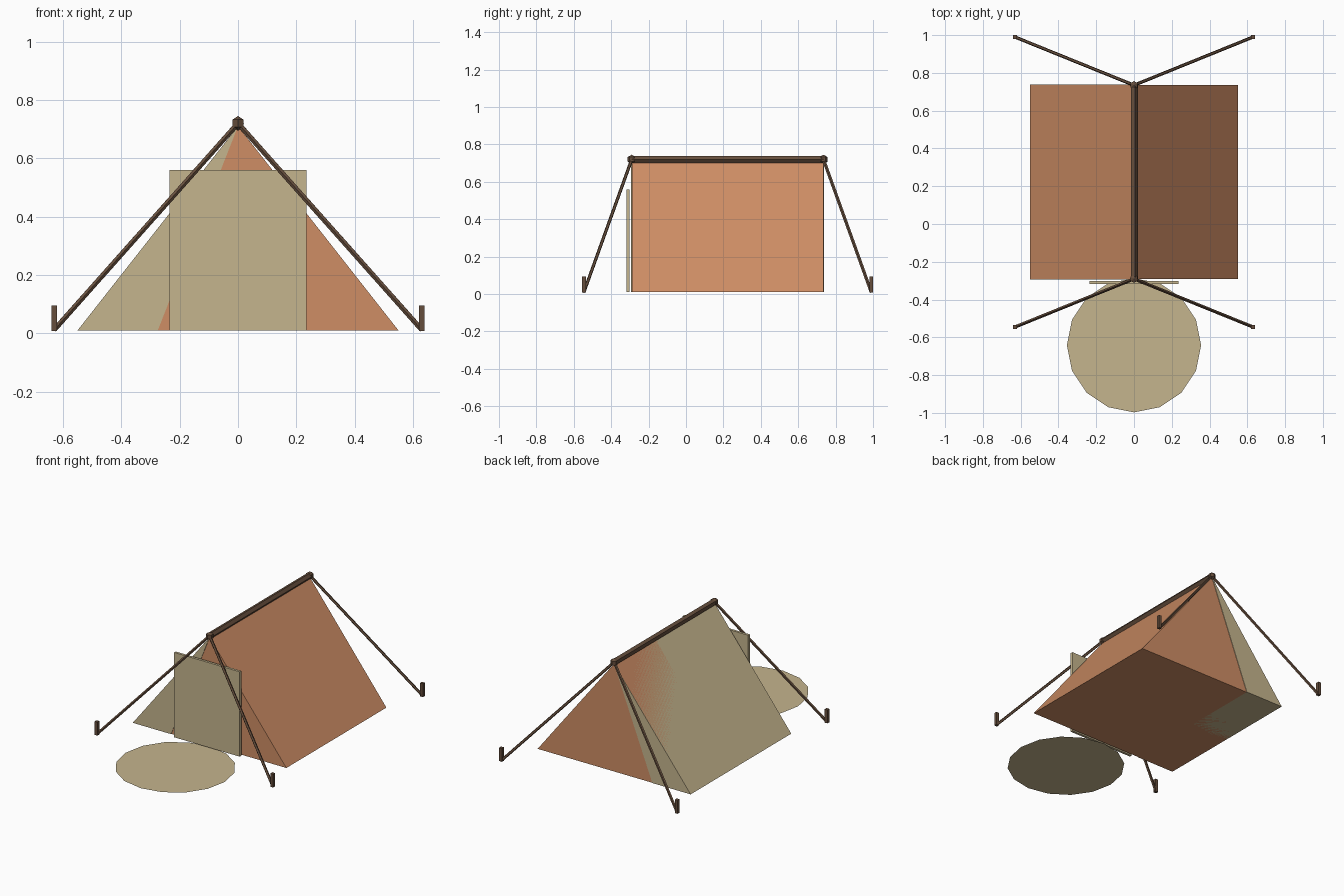
import bpy, bmesh, math
from mathutils import Vector, Matrix

if "Cube" in bpy.data.objects:
    bpy.data.objects.remove(bpy.data.objects["Cube"])


def material(name, rgb):
    m = bpy.data.materials.new(name)
    m.diffuse_color = (*rgb, 1)
    m.use_nodes = True
    m.node_tree.nodes["Principled BSDF"].inputs["Base Color"].default_value = m.diffuse_color
    return m


CANVAS = material("orange_canvas", (0.62, 0.27, 0.13))
LINEN = material("tan_linen", (0.56, 0.46, 0.27))
WOOD = material("brown_wood", (0.13, 0.075, 0.045))


def finish(name, bm, mat):
    bmesh.ops.recalc_face_normals(bm, faces=bm.faces)
    me = bpy.data.meshes.new(name)
    bm.to_mesh(me)
    bm.free()
    me.materials.append(mat)
    ob = bpy.data.objects.new(name, me)
    bpy.context.collection.objects.link(ob)
    return ob


def prism(name, profile, y0, y1, mat):
    bm = bmesh.new()
    face = bm.faces.new([bm.verts.new((x, y0, z)) for x, z in profile])
    out = bmesh.ops.extrude_face_region(bm, geom=[face], use_keep_orig=True)
    verts = [g for g in out["geom"] if isinstance(g, bmesh.types.BMVert)]
    bmesh.ops.translate(bm, verts=verts, vec=(0, y1 - y0, 0))
    return finish(name, bm, mat)


def box(name, lo, hi, mat):
    lo, hi = Vector(lo), Vector(hi)
    bm = bmesh.new()
    bmesh.ops.create_cube(bm, size=1, matrix=Matrix.Translation((lo + hi) / 2)
                          @ Matrix.Diagonal((*(hi - lo), 1)))
    return finish(name, bm, mat)


def rod(name, a, b, radius, mat, sides=5):
    a, b = Vector(a), Vector(b)
    d = b - a
    rot = Vector((0, 0, 1)).rotation_difference(d).to_matrix().to_4x4()
    bm = bmesh.new()
    bmesh.ops.create_cone(bm, cap_ends=True, segments=sides, radius1=radius,
                          radius2=radius, depth=d.length,
                          matrix=Matrix.Translation((a + b) / 2) @ rot)
    return finish(name, bm, mat)


Y0, Y1, BASE, APEX, RIDGE = -0.29, 0.735, 0.01, 0.71, 0.72

# Tent body, with the tan folded panel along its left side
prism("tent_body", [(-0.55, BASE), (0.55, BASE), (0, APEX)], Y0, Y1, CANVAS)
prism("tan_side_panel", [(-0.55, BASE), (-0.275, BASE), (0, APEX)],
      Y0 - 0.003, Y1 + 0.003, LINEN)

# Door sheet and flat ground mat
box("door_sheet", (-0.235, -0.318, BASE), (0.235, -0.302, 0.56), LINEN)
bm = bmesh.new()
bmesh.ops.create_circle(bm, cap_ends=True, segments=16, radius=0.355,
                        matrix=Matrix.Translation((0, -0.642, 0.002)))
finish("ground_mat", bm, LINEN)

# Five-sided ridge pole with a corner facing right
prism("ridge_pole", [(0.02 * math.cos(i * math.tau / 5),
                      RIDGE + 0.02 * math.sin(i * math.tau / 5)) for i in range(5)],
      Y0, Y1, WOOD)

# Ridge knobs, guy ropes and pegs at each end
for end, y, peg_y in (("front", Y0, -0.545), ("back", Y1, 0.99)):
    bm = bmesh.new()
    bmesh.ops.create_uvsphere(bm, u_segments=6, v_segments=3, radius=0.025,
                              matrix=Matrix.Translation((0, y, RIDGE)))
    finish(end + "_ridge_knob", bm, WOOD)
    for side, x in (("left", -0.63), ("right", 0.63)):
        rod(f"{end}_{side}_guy_rope", (0, y, RIDGE), (x, peg_y, 0.012), 0.009, WOOD)
        box(f"{end}_{side}_peg", (x - 0.01, peg_y - 0.01, 0.008),
            (x + 0.01, peg_y + 0.01, 0.095), WOOD)
